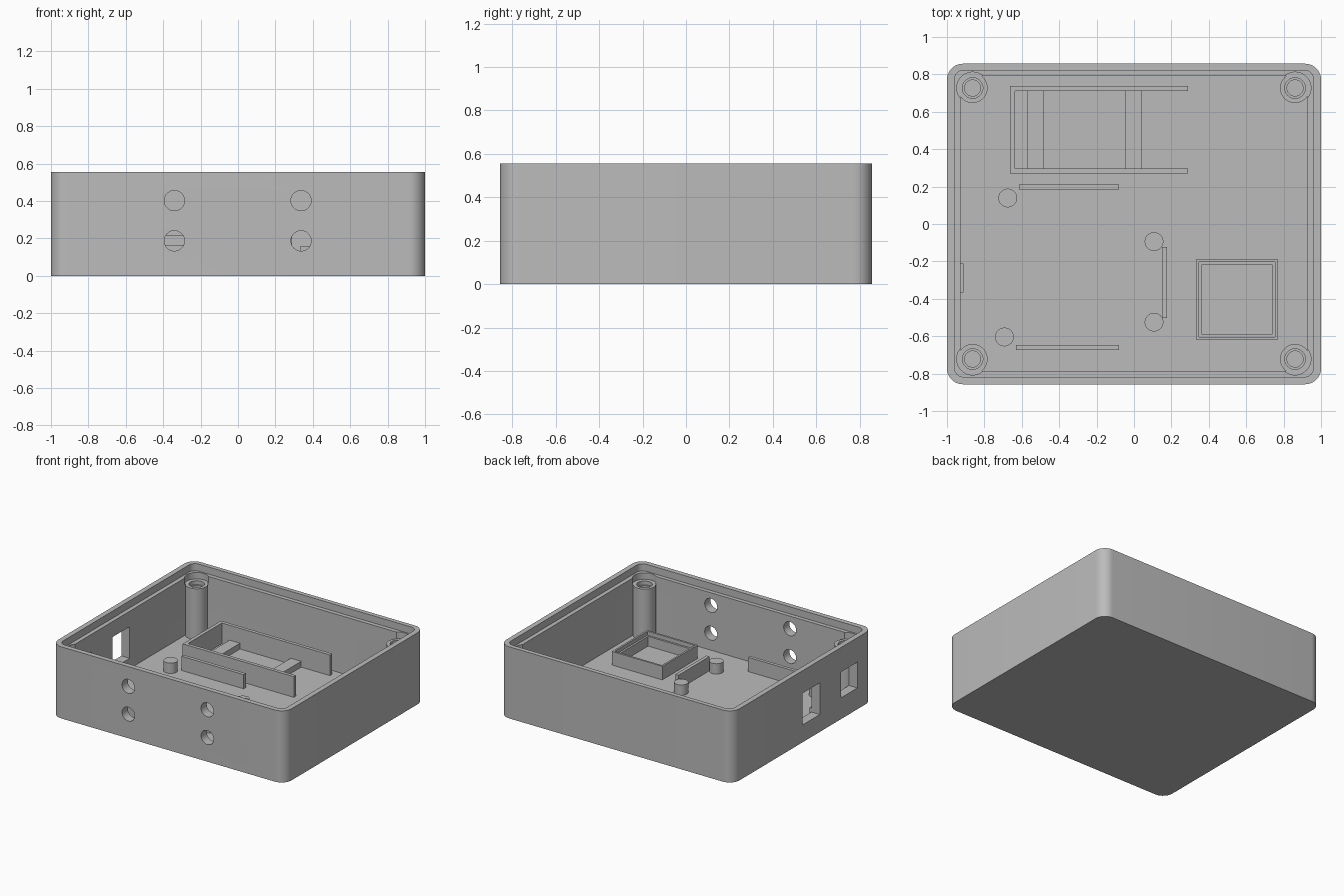
import bpy, bmesh, math
from mathutils import Matrix

cube = bpy.data.objects.get("Cube")
if cube:
    bpy.data.objects.remove(cube, do_unlink=True)

grey = bpy.data.materials.new("plain grey")
grey.use_nodes = True
GREY = (0.5, 0.5, 0.5, 1)
grey.diffuse_color = GREY
grey.node_tree.nodes["Principled BSDF"].inputs["Base Color"].default_value = GREY


def finish(name, bm):
    mesh = bpy.data.meshes.new(name)
    bmesh.ops.recalc_face_normals(bm, faces=bm.faces)
    bm.to_mesh(mesh)
    bm.free()
    mesh.materials.append(grey)
    ob = bpy.data.objects.new(name, mesh)
    bpy.context.collection.objects.link(ob)
    return ob


def box(name, x0, x1, y0, y1, z0, z1, radius=0):
    """Axis-aligned block, with optional rounded vertical edges."""
    bm = bmesh.new()
    bmesh.ops.create_cube(bm, size=1)
    bm.transform(Matrix.Translation(((x0 + x1) / 2, (y0 + y1) / 2, (z0 + z1) / 2))
                 @ Matrix.Diagonal((x1 - x0, y1 - y0, z1 - z0, 1)))
    if radius:
        upright = [e for e in bm.edges if abs(e.verts[0].co.z - e.verts[1].co.z) > 0.01]
        bmesh.ops.bevel(bm, geom=upright, offset=radius, segments=10,
                        profile=0.5, affect='EDGES')
    return finish(name, bm)


def cylinder(name, x, y, z0, z1, r, along_y=False):
    """Upright cylinder, or one lying along y centred on (x, y, z0)."""
    bm = bmesh.new()
    length = 0.3 if along_y else z1 - z0
    bmesh.ops.create_cone(bm, cap_ends=True, segments=40, radius1=r, radius2=r, depth=length)
    if along_y:
        bm.transform(Matrix.Translation((x, y, z0)) @ Matrix.Rotation(math.pi / 2, 4, 'X'))
    else:
        bm.transform(Matrix.Translation((x, y, (z0 + z1) / 2)))
    return finish(name, bm)


def cut(target, *cutters):
    for c in cutters:
        mod = target.modifiers.new("cut", 'BOOLEAN')
        mod.operation = 'DIFFERENCE'
        mod.solver = 'EXACT'
        mod.object = c
        bpy.context.view_layer.objects.active = target
        bpy.ops.object.modifier_apply(modifier=mod.name)
        bpy.data.objects.remove(c, do_unlink=True)


def smooth(ob):
    bpy.ops.object.select_all(action='DESELECT')
    ob.select_set(True)
    bpy.context.view_layer.objects.active = ob
    bpy.ops.object.shade_smooth_by_angle(angle=math.radians(30))


HEIGHT, FLOOR, LEDGE, POST_TOP = 0.555, 0.055, 0.5, 0.45
BASE = FLOOR - 0.01          # inner parts sink slightly into the floor
posts = [(x, y) for x in (-0.863, 0.861) for y in (-0.722, 0.727)]

# Outer shell with cavity and stepped rim
shell = box("case_shell", -1, 1, -0.857, 0.857, 0, HEIGHT, 0.085)
cut(shell,
    box("cavity", -0.928, 0.928, -0.787, 0.79, FLOOR, 1, 0.03),
    box("rim_step", -0.96, 0.96, -0.818, 0.822, LEDGE, 1, 0.05))

# Clearance pockets above the corner posts
for x, y in posts:
    cut(shell, cylinder("pocket", x, y, POST_TOP, 1, 0.085))

# Round holes through the front wall
for x in (-0.34, 0.337):
    for z in (0.187, 0.402):
        cut(shell, cylinder("front_hole", x, -0.857, z, 0, 0.054, along_y=True))

# Two rectangular ports through the right wall
cut(shell,
    box("large_port", -1.1, -0.85, -0.21, 0.0, 0.135, 0.38),
    box("small_port", -1.1, -0.85, -0.67, -0.47, 0.165, 0.365))
smooth(shell)

# Corner screw posts with stepped bores
for x, y in posts:
    post = cylinder("screw_post", x, y, BASE, POST_TOP, 0.08)
    cut(post,
        cylinder("bore", x, y, 0.1, 1, 0.043),
        cylinder("counterbore", x, y, POST_TOP - 0.03, 1, 0.055))
    smooth(post)

# Short locating pins for the circuit board
for x, y in ((-0.675, 0.139), (0.107, -0.094), (0.107, -0.525), (-0.693, -0.604)):
    smooth(cylinder("board_pin", x, y, BASE, 0.135, 0.05))

# Thin guide walls around the board
box("board_guide_back", -0.614, -0.08, 0.184, 0.211, BASE, 0.165)
box("board_guide_front", -0.63, -0.08, -0.673, -0.647, BASE, 0.165)
box("board_guide_side", 0.15, 0.177, -0.503, -0.123, BASE, 0.165)
box("wall_tab", -0.94, -0.912, -0.365, -0.212, BASE, 0.165)

# Three-sided tray with two support bars
box("tray_back_wall", -0.663, 0.29, 0.711, 0.738, BASE, 0.215)
box("tray_front_wall", -0.663, 0.29, 0.27, 0.297, BASE, 0.215)
box("tray_end_wall", -0.663, -0.636, 0.28, 0.73, BASE, 0.215)
for x in (-0.57, -0.046):
    box("tray_support_bar", x, x + 0.09, 0.29, 0.72, BASE, 0.1)

# Square frame with a recessed inner lip
frame = box("square_frame", 0.334, 0.767, -0.62, -0.187, BASE, 0.16)
cut(frame,
    box("frame_opening", 0.363, 0.738, -0.59, -0.217, 0, 1),
    box("frame_recess", 0.348, 0.753, -0.605, -0.202, 0.13, 1))
